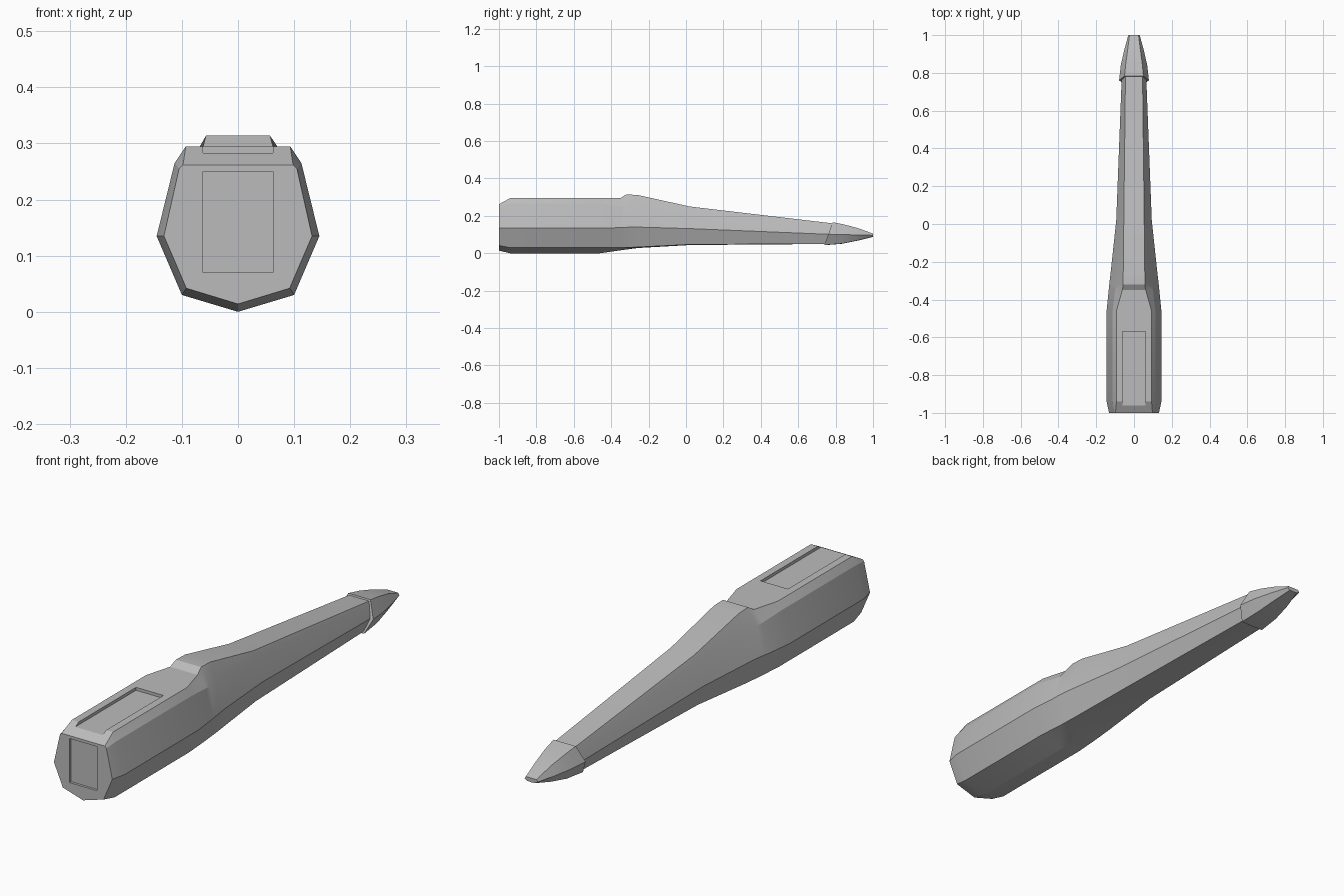
import bpy
import bmesh
import math

if "Cube" in bpy.data.objects:
    bpy.data.objects.remove(bpy.data.objects["Cube"], do_unlink=True)

# Single plain grey plastic
grey = bpy.data.materials.new("plain_grey")
grey.use_nodes = True
grey.diffuse_color = (0.5, 0.5, 0.5, 1)
grey.node_tree.nodes["Principled BSDF"].inputs["Base Color"].default_value = (0.5, 0.5, 0.5, 1)


def add_object(name, bm):
    """Turn a bmesh into a named grey object."""
    bmesh.ops.recalc_face_normals(bm, faces=bm.faces[:])
    mesh = bpy.data.meshes.new(name)
    bm.to_mesh(mesh)
    bm.free()
    mesh.materials.append(grey)
    obj = bpy.data.objects.new(name, mesh)
    bpy.context.collection.objects.link(obj)
    return obj


def loft(name, sections, slants=None):
    """Skin mirrored cross-sections: y, keel height, then half-outline points."""
    bm = bmesh.new()
    rings = []
    for i, (y, keel, half) in enumerate(sections):
        slant = slants[i] if slants else 0
        outline = [(0, keel)] + half + [(-x, z) for x, z in reversed(half)]
        rings.append([bm.verts.new((x, y + slant * (z - 0.1), z)) for x, z in outline])
    for a, b in zip(rings, rings[1:]):
        count = len(a)
        for i in range(count):
            j = (i + 1) % count
            bm.faces.new((a[i], a[j], b[j], b[i]))
    bm.faces.new(rings[0])
    bm.faces.new(rings[-1])
    return add_object(name, bm)


def cut_box(target, low, high):
    """Carve an axis-aligned recess out of the target."""
    bm = bmesh.new()
    bmesh.ops.create_cube(bm, size=1)
    for v in bm.verts:
        v.co = [(a + b) / 2 + c * (b - a) for a, b, c in zip(low, high, v.co)]
    cutter = add_object("recess_cutter", bm)
    cutter.hide_render = True
    mod = target.modifiers.new("recess", "BOOLEAN")
    mod.operation = "DIFFERENCE"
    mod.solver = "EXACT"
    mod.object = cutter
    activate(target)
    bpy.ops.object.modifier_apply(modifier=mod.name)
    bpy.data.objects.remove(cutter, do_unlink=True)


def activate(obj):
    bpy.ops.object.select_all(action="DESELECT")
    obj.select_set(True)
    bpy.context.view_layer.objects.active = obj


# Handle and tapering barrel: low edge, side ridge, shoulder, top edge
grip = [(0.1, 0.03), (0.145, 0.135), (0.113, 0.265), (0.093, 0.295)]
body = loft("body", [
    (-1.0, 0.014, [(0.092, 0.042), (0.132, 0.135), (0.105, 0.255), (0.098, 0.262)]),
    (-0.94, 0, grip),
    (-0.46, 0, grip),
    (-0.35, 0.016, [(0.092, 0.03), (0.134, 0.137), (0.1, 0.25), (0.062, 0.295)]),
    (-0.32, 0.02, [(0.09, 0.031), (0.131, 0.139), (0.095, 0.248), (0.057, 0.314)]),
    (-0.26, 0.028, [(0.086, 0.033), (0.124, 0.14), (0.084, 0.25), (0.057, 0.312)]),
    (0.02, 0.044, [(0.066, 0.047), (0.094, 0.132), (0.063, 0.23), (0.054, 0.25)]),
    (0.8, 0.05, [(0.046, 0.051), (0.064, 0.1), (0.047, 0.152), (0.045, 0.158)]),
])

# Recessed panels on the handle top and its end face
cut_box(body, (-0.062, -1.1, 0.283), (0.062, -0.57, 0.4))
cut_box(body, (-0.062, -1.1, 0.07), (0.062, -0.99, 0.25))

# Faceted nose cap with a slanted rim
tip = loft("nose_cap", [
    (0.76, 0.043, [(0.052, 0.044), (0.079, 0.102), (0.05, 0.166)]),
    (0.84, 0.051, [(0.046, 0.052), (0.07, 0.1), (0.044, 0.154)]),
    (0.92, 0.068, [(0.035, 0.069), (0.052, 0.098), (0.034, 0.134)]),
    (1.0, 0.088, [(0.018, 0.089), (0.03, 0.096), (0.024, 0.105)]),
], slants=[0.36, 0.1, 0, 0])

for part in (body, tip):
    activate(part)
    bpy.ops.object.shade_smooth_by_angle(angle=math.radians(18))
